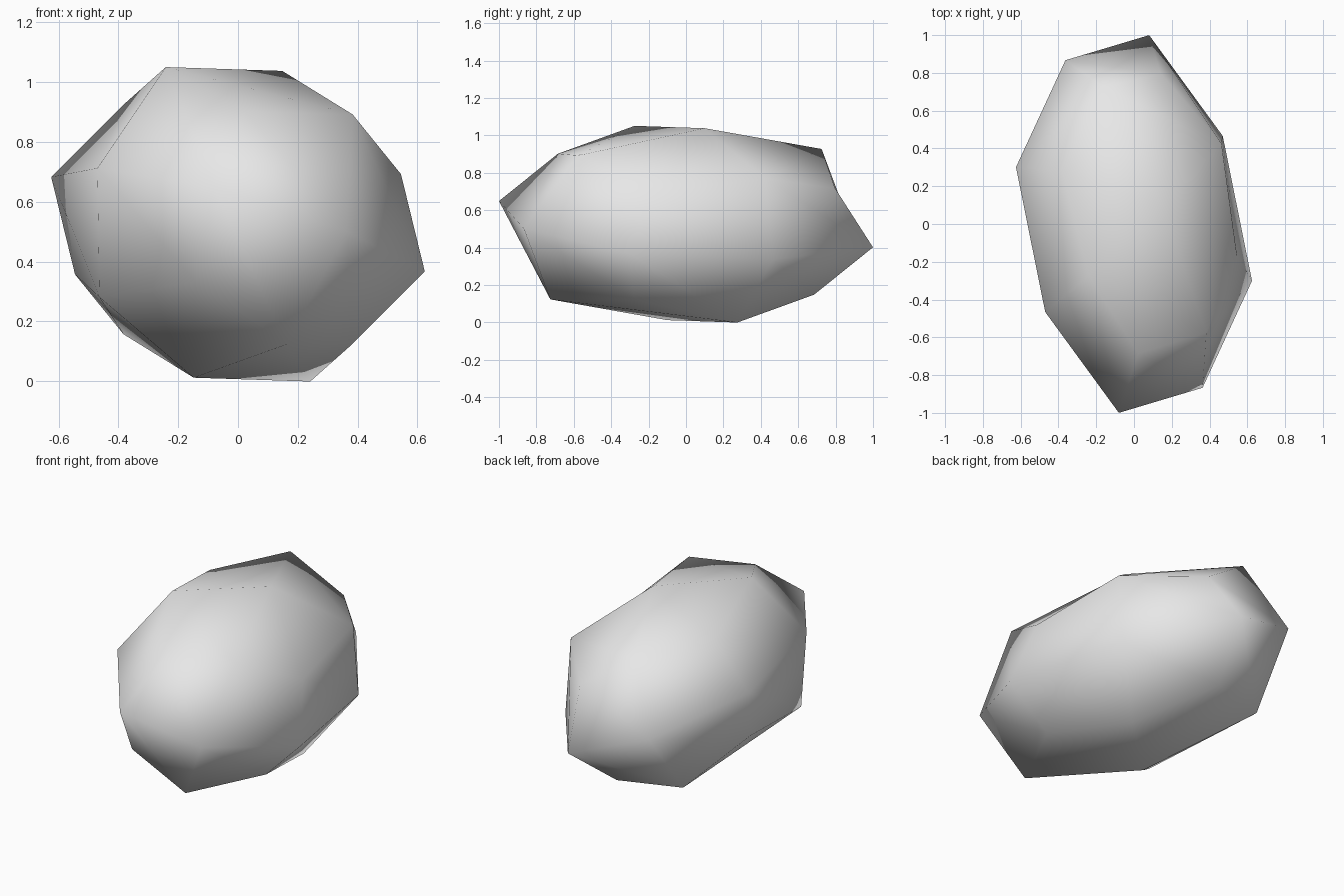
import bpy
from mathutils import Matrix, Vector

old = bpy.data.objects.get("Cube")
if old:
    bpy.data.objects.remove(old, do_unlink=True)

# Plain grey stone colour
stone = bpy.data.materials.new("stone_grey")
stone.use_nodes = True
colour = (0.8, 0.8, 0.8, 1.0)
stone.diffuse_color = colour
stone.node_tree.nodes["Principled BSDF"].inputs["Base Color"].default_value = colour

# Boulder: a cube skewed along three axes
bpy.ops.mesh.primitive_cube_add(size=2)
boulder = bpy.context.object
boulder.name = "boulder"
long_axis = Vector((0.363, -0.867, -0.023))
side_axis = Vector((0.47, 0.466, -0.188))
up_axis = Vector((0.148, 0.1, 0.513))
skew = Matrix((long_axis, side_axis, up_axis)).transposed().to_4x4()
boulder.data.transform(Matrix.Translation((0, 0, 0.525)) @ skew)

# Rounded once, leaving a coarse outline
rounding = boulder.modifiers.new("rounding", "SUBSURF")
rounding.levels = rounding.render_levels = 1
rounding.use_limit_surface = False
bpy.ops.object.modifier_apply(modifier=rounding.name)

boulder.data.materials.append(stone)
bpy.ops.object.shade_smooth()
